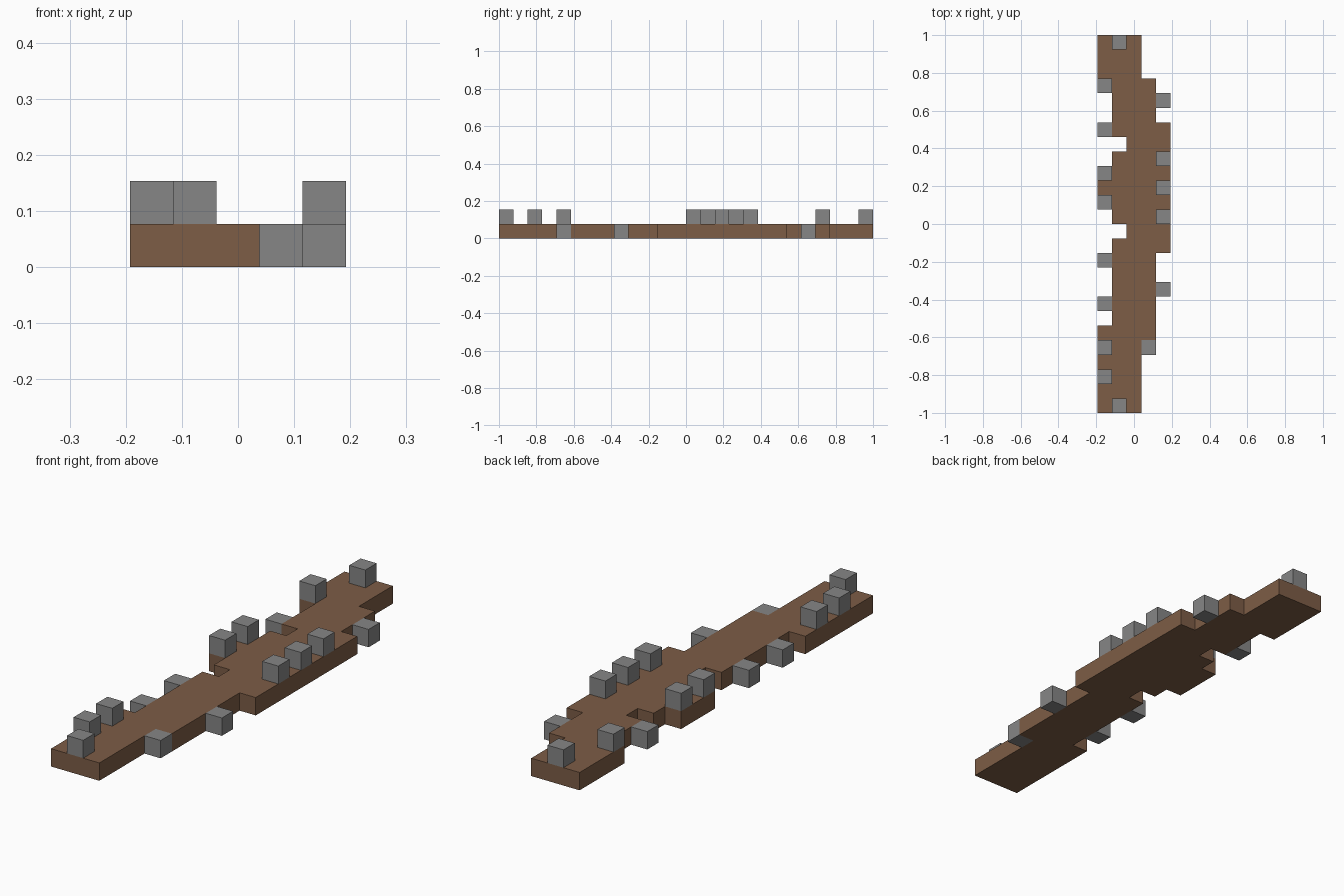
import bpy
import bmesh

if "Cube" in bpy.data.objects:
    bpy.data.objects.remove(bpy.data.objects["Cube"], do_unlink=True)

U = 2 / 26          # size of one grid cell
COLS, ROWS = 5, 26


def material(name, rgb):
    mat = bpy.data.materials.new(name)
    mat.use_nodes = True
    color = (*rgb, 1)
    mat.diffuse_color = color
    mat.node_tree.nodes["Principled BSDF"].inputs["Base Color"].default_value = color
    return mat


def place(col, row, level):
    return ((col - COLS / 2) * U, (row - ROWS / 2) * U, level * U)


def finish(name, bm, mat):
    bmesh.ops.recalc_face_normals(bm, faces=bm.faces)
    mesh = bpy.data.meshes.new(name)
    bm.to_mesh(mesh)
    bm.free()
    mesh.materials.append(mat)
    obj = bpy.data.objects.new(name, mesh)
    bpy.context.collection.objects.link(obj)
    return obj


brown = material("wood brown", (0.205, 0.109, 0.061))
gray = material("stone gray", (0.238, 0.238, 0.238))

# Plank: runs of rows with left and right edge columns, front to back
runs = [(5, 0, 3), (1, 0, 4), (5, 1, 4), (1, 1, 5), (1, 2, 5), (1, 1, 5), (3, 0, 5),
        (1, 1, 5), (1, 2, 5), (1, 1, 5), (2, 1, 4), (1, 0, 4), (3, 0, 3)]


def add_corner(chain, point):
    if not chain or chain[-1] != point:
        chain.append(point)


left, right, row = [], [], 0
for count, lo, hi in runs:
    for r in (row, row + count):
        add_corner(left, (lo, r))
        add_corner(right, (hi, r))
    row += count

bm = bmesh.new()
outline = [bm.verts.new(place(c, r, 0)) for c, r in right + left[::-1]]
base = bm.faces.new(outline)
top = bmesh.ops.extrude_face_region(bm, geom=[base])["geom"]
bmesh.ops.translate(bm, vec=(0, 0, U),
                    verts=[v for v in top if isinstance(v, bmesh.types.BMVert)])
finish("plank", bm, brown)

# Studs: gray cubes, beside the plank (level 0) or on top of it (level 1)
studs = {
    "side_stud": (0, [(0, 7), (0, 10), (0, 19), (3, 4), (4, 8), (4, 21)]),
    "top_stud": (1, [(1, 0), (0, 2), (0, 4), (4, 13), (0, 14), (4, 15),
                     (0, 16), (4, 17), (0, 22), (1, 25)]),
}
for name, (level, cells) in studs.items():
    for i, (c, r) in enumerate(cells, 1):
        bm = bmesh.new()
        bmesh.ops.create_cube(bm, size=U)
        bmesh.ops.translate(bm, vec=place(c + 0.5, r + 0.5, level + 0.5), verts=bm.verts)
        finish(f"{name}_{i}", bm, gray)
